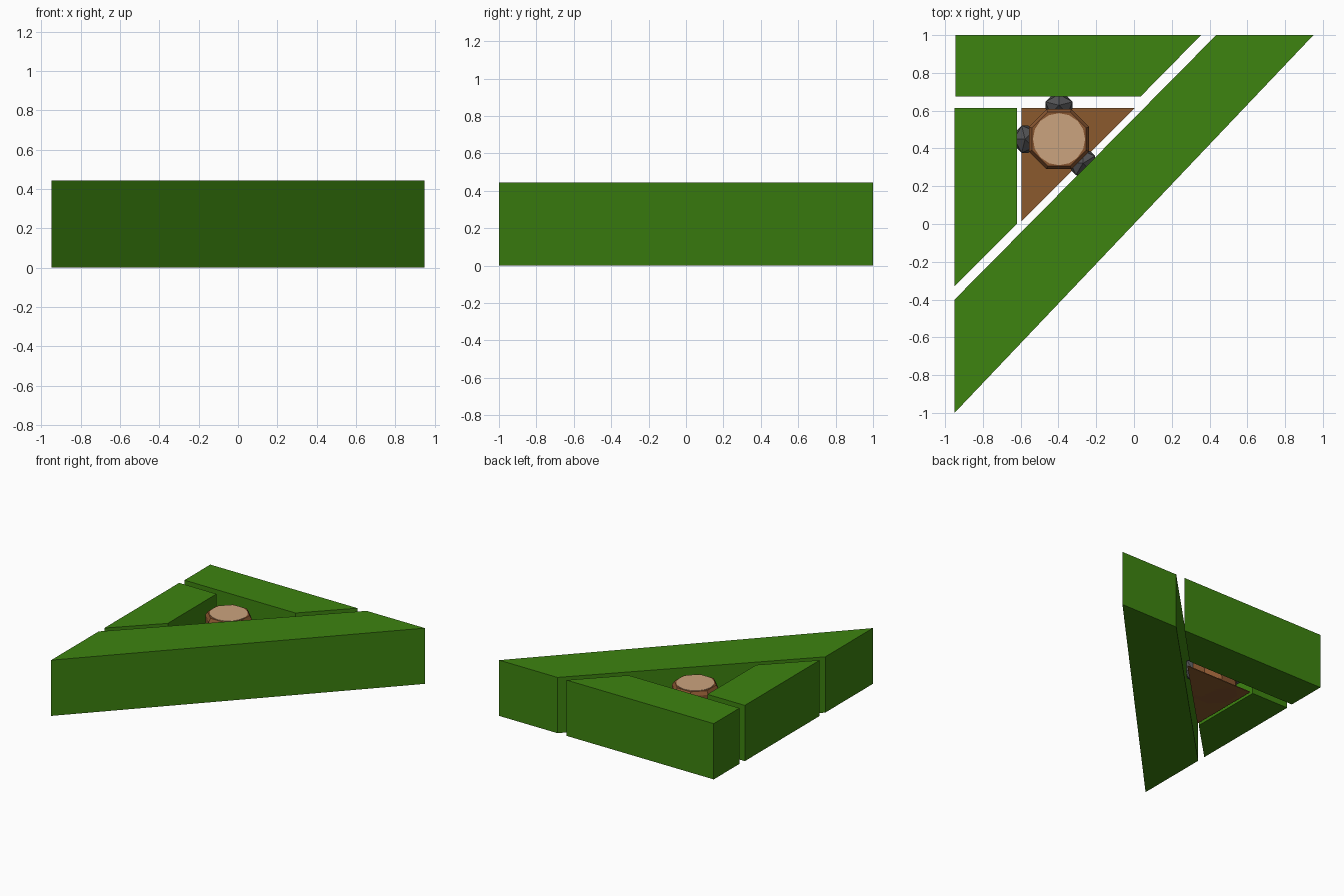
import bpy, bmesh, math
from mathutils import Vector, Matrix

if "Cube" in bpy.data.objects:
    bpy.data.objects.remove(bpy.data.objects["Cube"])


def material(name, rgb):
    m = bpy.data.materials.new(name)
    m.diffuse_color = (*rgb, 1)
    m.use_nodes = True
    m.node_tree.nodes["Principled BSDF"].inputs["Base Color"].default_value = m.diffuse_color
    return m


GREEN = material("leaf green", (0.047, 0.23, 0.005))
SOIL = material("soil brown", (0.258, 0.102, 0.026))
BARK = material("bark brown", (0.25, 0.092, 0.03))
WOOD = material("cut wood", (0.60, 0.37, 0.21))
STONE = material("stone grey", (0.085, 0.085, 0.09))


def add(name, bm, *mats):
    bmesh.ops.recalc_face_normals(bm, faces=bm.faces)
    me = bpy.data.meshes.new(name)
    bm.to_mesh(me)
    bm.free()
    for m in mats:
        me.materials.append(m)
    ob = bpy.data.objects.new(name, me)
    bpy.context.collection.objects.link(ob)
    return ob


def slab(name, outline, height, mat):
    bm = bmesh.new()
    f = bm.faces.new([bm.verts.new((x, y, 0)) for x, y in outline])
    top = bmesh.ops.extrude_face_region(bm, geom=[f])["geom"]
    bmesh.ops.translate(bm, vec=(0, 0, height),
                        verts=[v for v in top if isinstance(v, bmesh.types.BMVert)])
    return add(name, bm, mat)


# Three hedge blocks around the triangular court
H = 0.445
slab("back_hedge", [(-.945, .675), (.035, .675), (.355, 1), (-.945, 1)], H, GREEN)
slab("left_hedge", [(-.95, -.33), (-.62, 0), (-.62, .615), (-.95, .615)], H, GREEN)
slab("diagonal_hedge", [(-.95, -1), (.95, 1), (.435, 1), (-.95, -.40)], H, GREEN)

# Thin soil floor
slab("soil_floor", [(-.595, .015), (.005, .615), (-.595, .615)], 0.006, SOIL)

# Octagonal stump, with a chamfered rim
CX, CY = -0.397, 0.449
bm = bmesh.new()
rings = []
for r, z in [(.172, 0), (.165, .10), (.172, .385), (.155, .412)]:
    rings.append([bm.verts.new((CX + r * math.cos(math.radians(22.5 + 45 * i)),
                                CY + r * math.sin(math.radians(22.5 + 45 * i)), z))
                  for i in range(8)])
for a, b in zip(rings, rings[1:]):
    for i in range(8):
        j = (i + 1) % 8
        bm.faces.new((a[i], a[j], b[j], b[i]))
bm.faces.new(rings[0])
bm.faces.new(rings[-1])
add("stump", bm, BARK)

# Pale cut face on the stump
bm = bmesh.new()
bmesh.ops.create_cone(bm, cap_ends=True, segments=16, radius1=.138, radius2=.138,
                      depth=.008, matrix=Matrix.Translation((CX, CY, .411)))
add("stump_cut_face", bm, WOOD)

# Stones wedged between the stump and each hedge
for name, angle in [("back", 90), ("left", 180), ("diagonal", -45)]:
    a = math.radians(angle)
    bm = bmesh.new()
    mat = (Matrix.Translation((CX + .18 * math.cos(a), CY + .18 * math.sin(a), .2))
           @ Matrix.Rotation(a, 4, 'Z') @ Matrix.Diagonal((.75, 1, 1, 1)))
    bmesh.ops.create_icosphere(bm, subdivisions=1, radius=.085, matrix=mat)
    add(name + "_stone", bm, STONE)
